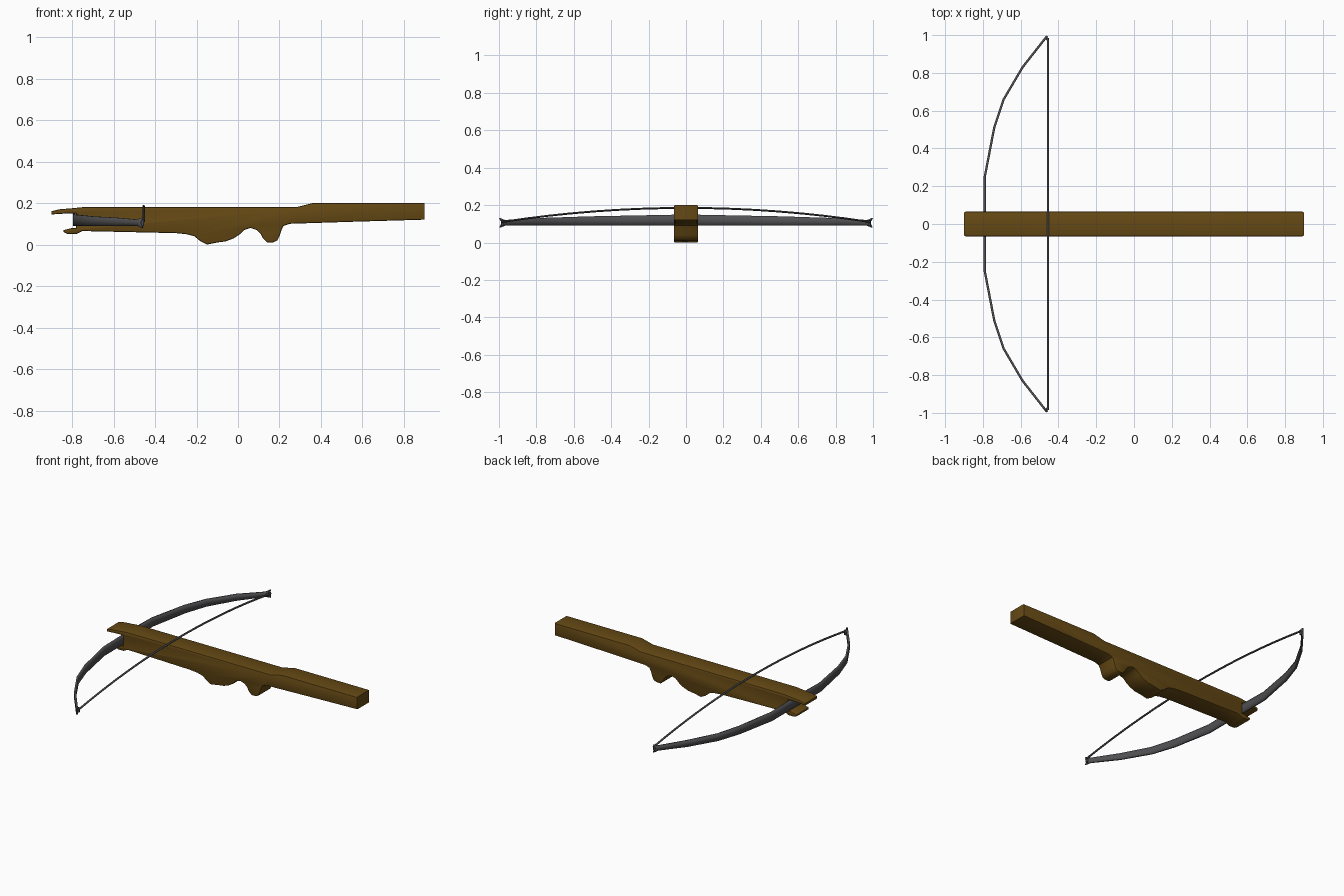
import bpy, bmesh, math

if "Cube" in bpy.data.objects:
    bpy.data.objects.remove(bpy.data.objects["Cube"])


def material(name, colour):
    m = bpy.data.materials.new(name)
    m.use_nodes = True
    m.diffuse_color = (*colour, 1)
    bsdf = m.node_tree.nodes["Principled BSDF"]
    bsdf.inputs["Base Color"].default_value = (*colour, 1)
    bsdf.inputs["Roughness"].default_value = 0.7
    return m


def add_object(name, bm, mat):
    bmesh.ops.recalc_face_normals(bm, faces=bm.faces[:])
    me = bpy.data.meshes.new(name)
    bm.to_mesh(me)
    bm.free()
    me.materials.append(mat)
    ob = bpy.data.objects.new(name, me)
    bpy.context.collection.objects.link(ob)
    return ob


def smooth(ob, angle):
    bpy.ops.object.select_all(action="DESELECT")
    ob.select_set(True)
    bpy.context.view_layer.objects.active = ob
    bpy.ops.object.shade_smooth_by_angle(angle=math.radians(angle))


wood = material("brown wood", (0.13, 0.066, 0.007))
steel = material("dark grey steel", (0.08, 0.08, 0.085))
cord = material("dark grey cord", (0.065, 0.065, 0.07))

# Stock: side profile with a slotted nose, hand grip and trigger finger bump
WIDTH = 0.13
profile = [
    (-0.90, 0.16), (-0.86, 0.17), (-0.80, 0.175), (-0.75, 0.18), (0.28, 0.18),
    (0.32, 0.19), (0.36, 0.20), (0.90, 0.20), (0.90, 0.12), (0.56, 0.11),
    (0.25, 0.10), (0.22, 0.09), (0.21, 0.07), (0.20, 0.04), (0.19, 0.02),
    (0.17, 0.01), (0.14, 0.01), (0.12, 0.03), (0.11, 0.05), (0.09, 0.07),
    (0.06, 0.08), (0.03, 0.07), (0.01, 0.05), (-0.02, 0.03), (-0.06, 0.015),
    (-0.10, 0.01), (-0.15, 0.00), (-0.18, 0.015), (-0.21, 0.04), (-0.25, 0.05),
    (-0.30, 0.055), (-0.75, 0.065), (-0.78, 0.05), (-0.82, 0.05), (-0.84, 0.06),
    (-0.84, 0.07), (-0.80, 0.08), (-0.78, 0.08), (-0.78, 0.15), (-0.82, 0.15),
    (-0.90, 0.145),
]
bm = bmesh.new()
cap = bm.faces.new([bm.verts.new((x, -WIDTH / 2, z)) for x, z in profile])
ext = bmesh.ops.extrude_face_region(bm, geom=[cap], use_keep_orig=True)
bmesh.ops.translate(bm, vec=(0, WIDTH, 0),
                    verts=[v for v in ext["geom"] if isinstance(v, bmesh.types.BMVert)])
bmesh.ops.recalc_face_normals(bm, faces=bm.faces[:])
rim = [e for e in bm.edges if abs(e.verts[0].co.y - e.verts[1].co.y) < 0.01]
bmesh.ops.bevel(bm, geom=rim, offset=0.007, segments=2, profile=0.5,
                affect="EDGES", clamp_overlap=False)
smooth(add_object("stock", bm, wood), 35)

# Bow: tapered strip with forked tips; each station is x, y, bottom, top
half = [
    (-0.79, 0.00, 0.09, 0.15), (-0.79, 0.25, 0.09, 0.145),
    (-0.74, 0.51, 0.09, 0.14), (-0.69, 0.66, 0.09, 0.135),
    (-0.59, 0.83, 0.09, 0.13), (-0.48, 0.97, 0.09, 0.12),
    (-0.46, 0.995, 0.08, 0.13),
]
stations = [(x, -y, a, b) for x, y, a, b in half[:0:-1]] + half
bm = bmesh.new()
rows = []
for i, (x, y, low, high) in enumerate(stations):
    tip = i in (0, len(stations) - 1)
    mx, my = (x - 0.01, y * 0.987) if tip else (x, y)
    rows.append([bm.verts.new((x, y, low)),
                 bm.verts.new((mx, my, (low + high) / 2)),
                 bm.verts.new((x, y, high))])
for a, b in zip(rows, rows[1:]):
    for k in range(2):
        bm.faces.new((a[k], b[k], b[k + 1], a[k + 1]))
bow = add_object("bow", bm, steel)
thick = bow.modifiers.new("thickness", "SOLIDIFY")
thick.thickness = 0.012
thick.offset = 0
smooth(bow, 25)

# Bowstring: round cord arching over the stock
curve = bpy.data.curves.new("bowstring", "CURVE")
curve.dimensions = "3D"
curve.bevel_depth = 0.006
curve.bevel_resolution = 1
curve.use_fill_caps = True
spline = curve.splines.new("POLY")
COUNT = 17
spline.points.add(COUNT - 1)
for i, p in enumerate(spline.points):
    t = 2 * i / (COUNT - 1) - 1
    p.co = (-0.455, 0.985 * t, 0.11 + 0.075 * (1 - t * t), 1)
curve.materials.append(cord)
string = bpy.data.objects.new("bowstring", curve)
bpy.context.collection.objects.link(string)
bpy.ops.object.select_all(action="DESELECT")
string.select_set(True)
bpy.context.view_layer.objects.active = string
bpy.ops.object.convert(target="MESH")
smooth(bpy.context.object, 60)

# String loops: short upright wraps around each forked tip
for side, name in ((1, "left"), (-1, "right")):
    bm = bmesh.new()
    bmesh.ops.create_cone(bm, cap_ends=True, segments=8, radius1=0.008,
                          radius2=0.008, depth=0.03)
    bmesh.ops.translate(bm, verts=bm.verts[:], vec=(-0.46, 0.98 * side, 0.105))
    smooth(add_object("string_loop_" + name, bm, cord), 50)
